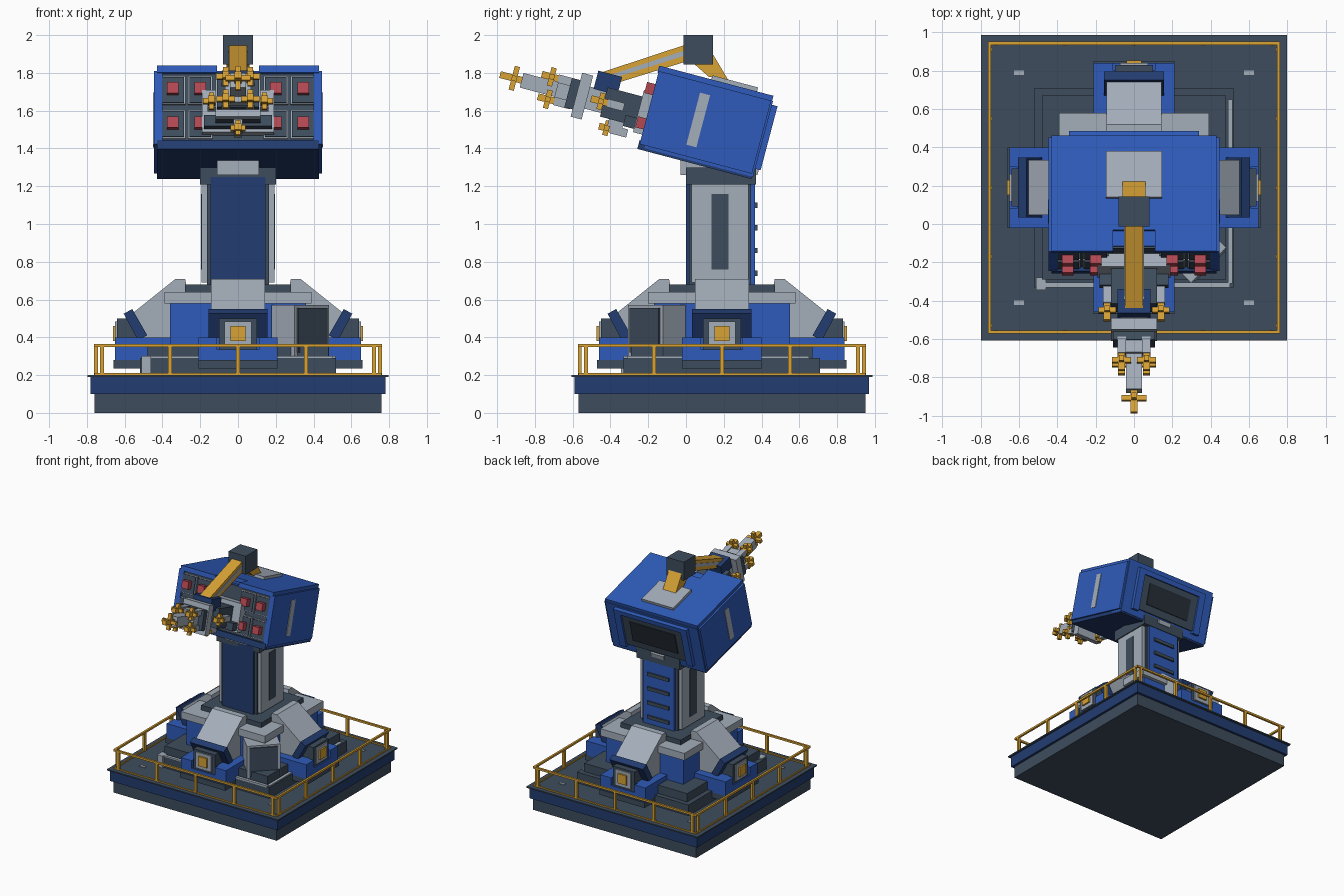
import bpy, bmesh, math
from mathutils import Matrix

def material(name, r, g, b):
    m = bpy.data.materials.new(name)
    m.diffuse_color = (r, g, b, 1)
    return m

BLUE = material("blue", 0.028, 0.105, 0.49)
NAVY = material("navy", 0.016, 0.045, 0.16)
SLATE = material("slate", 0.048, 0.073, 0.108)
GREY = material("light_grey", 0.37, 0.42, 0.49)
YELLOW = material("yellow", 0.68, 0.36, 0.035)
RED = material("red", 0.46, 0.065, 0.085)
DARK = material("dark", 0.02, 0.027, 0.038)

def finish(name, mat, bm, frame):
    bmesh.ops.transform(bm, matrix=frame, verts=bm.verts)
    bmesh.ops.recalc_face_normals(bm, faces=bm.faces)
    me = bpy.data.meshes.new(name)
    bm.to_mesh(me)
    bm.free()
    me.materials.append(mat)
    ob = bpy.data.objects.new(name, me)
    bpy.context.collection.objects.link(ob)

def boxes(name, mat, frame, *dims):
    """Each entry: x0, x1, y0, y1, z0, z1."""
    bm = bmesh.new()
    for x0, x1, y0, y1, z0, z1 in dims:
        m = (Matrix.Translation(((x0 + x1) / 2, (y0 + y1) / 2, (z0 + z1) / 2))
             @ Matrix.Diagonal((x1 - x0, y1 - y0, z1 - z0, 1)))
        bmesh.ops.create_cube(bm, size=1, matrix=m)
    finish(name, mat, bm, frame)

def prism(name, mat, frame, profile, *spans):
    """Extrude a (y, z) profile across each x span."""
    bm = bmesh.new()
    for x0, x1 in spans:
        a = [bm.verts.new((x0, y, z)) for y, z in profile]
        b = [bm.verts.new((x1, y, z)) for y, z in profile]
        bm.faces.new(a)
        bm.faces.new(b[::-1])
        for i in range(len(a)):
            j = (i + 1) % len(a)
            bm.faces.new((a[i], a[j], b[j], b[i]))
    finish(name, mat, bm, frame)

def sq(h, z0, z1):
    return (-h, h, -h, h, z0, z1)

WORLD = Matrix.Identity(4)
BASE = Matrix.Translation((0, 0.19, 0))

# Platform
boxes("platform_bottom", SLATE, BASE, sq(0.76, 0, 0.1))
boxes("platform_band", NAVY, BASE, sq(0.78, 0.1, 0.19))
boxes("platform_deck", SLATE, BASE, sq(0.797, 0.19, 0.2))
boxes("deck_marks", GREY, BASE, *[(x - 0.025, x + 0.025, y - 0.012, y + 0.012, 0.2, 0.205)
                                 for x in (-0.6, 0.6) for y in (-0.6, 0.6)])

# Stepped pedestal
boxes("pedestal_steps", SLATE, BASE, sq(0.52, 0.2, 0.29), sq(0.48, 0.29, 0.36))
boxes("pedestal_body", BLUE, BASE, sq(0.36, 0.36, 0.58))
boxes("pedestal_cap", GREY, BASE, sq(0.39, 0.58, 0.64))
boxes("pedestal_collar", SLATE, BASE, sq(0.28, 0.64, 0.68))
boxes("conduit", GREY, WORLD, (-0.46, 0.5, -0.33, -0.305, 0.285, 0.3),
      (0.49, 0.515, -0.31, 0.65, 0.285, 0.3), (-0.51, -0.46, -0.345, -0.28, 0.2, 0.3))

# Four sides: railing and braced legs
for k, side in enumerate(("front", "right", "back", "left")):
    F = BASE @ Matrix.Rotation(k * math.pi / 2, 4, 'Z')
    boxes(side + "_railing", YELLOW, F, (-0.76, 0.76, -0.762, -0.745, 0.348, 0.364),
          (-0.76, 0.76, -0.76, -0.75, 0.2, 0.21),
          *[(x - 0.011, x + 0.011, -0.762, -0.742, 0.2, 0.35)
            for x in (-0.72, -0.36, 0, 0.36, 0.72)])
    prism(side + "_leg_brace", GREY, F, [(-0.27, 0.66), (-0.28, 0.71), (-0.33, 0.71),
          (-0.58, 0.51), (-0.52, 0.4), (-0.34, 0.4)], (-0.143, 0.143))
    prism(side + "_leg_visor", NAVY, F, [(-0.605, 0.525), (-0.56, 0.55), (-0.48, 0.41),
          (-0.53, 0.385)], (-0.157, -0.1), (0.1, 0.157))
    prism(side + "_visor_top", NAVY, F, [(-0.605, 0.525), (-0.56, 0.55), (-0.545, 0.52),
          (-0.585, 0.49)], (-0.1, 0.1))
    boxes(side + "_foot", BLUE, F, (-0.21, 0.21, -0.61, -0.36, 0.28, 0.4),
          (-0.21, -0.11, -0.65, -0.6, 0.28, 0.4), (0.11, 0.21, -0.65, -0.6, 0.28, 0.4),
          (-0.11, 0.11, -0.65, -0.6, 0.28, 0.335))
    boxes(side + "_foot_pad", SLATE, F, (-0.21, 0.21, -0.66, -0.45, 0.235, 0.28))
    boxes(side + "_hatch_frame", SLATE, F, (-0.1, 0.1, -0.64, -0.53, 0.335, 0.5))
    boxes(side + "_hatch", GREY, F, (-0.072, 0.072, -0.65, -0.63, 0.35, 0.485))
    boxes(side + "_hatch_plate", YELLOW, F, (-0.04, 0.04, -0.663, -0.64, 0.38, 0.46))

# Corner cabinet turned to the diagonal
CAB = Matrix.Translation((0.39, -0.215, 0)) @ Matrix.Rotation(math.pi / 4, 4, 'Z')
boxes("cabinet", GREY, CAB, (-0.13, 0.13, 0, 0.17, 0.3, 0.57))
boxes("cabinet_door", SLATE, CAB, (-0.11, 0.11, -0.01, 0.01, 0.32, 0.555))

# Column
boxes("column_core", SLATE, WORLD, (-0.165, 0.165, 0.015, 0.345, 0.68, 1.25))
boxes("column_sides", GREY, WORLD, *[(s - 0.02, s + 0.02, 0.03, 0.33, 0.69, 1.23)
                                    for s in (-0.172, 0.172)])
boxes("column_side_strips", SLATE, WORLD, *[(s - 0.005, s + 0.005, 0.135, 0.225, 0.76, 1.16)
                                           for s in (-0.192, 0.192)])
boxes("column_front_plate", NAVY, WORLD, (-0.145, 0.145, 0, 0.03, 0.68, 1.25))
boxes("column_back_plate", BLUE, WORLD, (-0.145, 0.145, 0.33, 0.365, 0.68, 1.25))
boxes("column_vents", SLATE, WORLD, *[(-0.1, 0.1, 0.36, 0.378, z - 0.014, z + 0.014)
                                     for z in (0.74, 0.86, 0.98, 1.1)])
boxes("column_top", SLATE, WORLD, (-0.2, 0.2, 0.0, 0.37, 1.21, 1.3))
boxes("neck", GREY, WORLD, (-0.11, 0.11, -0.03, 0.3, 1.26, 1.42))

# Tilted head: local y runs front to back, local z runs bottom to top
HEAD = Matrix.Translation((0, 0.105, 1.5375)) @ Matrix.Rotation(math.radians(-14.8), 4, 'X')
boxes("head_body", BLUE, HEAD, (-0.43, 0.43, -0.28, 0.315, -0.215, 0.2))
boxes("head_sides", BLUE, HEAD, *[(min(s * 0.4, s * 0.445), max(s * 0.4, s * 0.445),
                                  -0.31, 0.305, -0.2, 0.2) for s in (-1, 1)])
boxes("head_roof", BLUE, HEAD, (-0.43, -0.11, -0.315, 0.31, 0.19, 0.228),
      (0.11, 0.43, -0.315, 0.31, 0.19, 0.228), (-0.11, 0.11, -0.2, 0.31, 0.19, 0.228))
boxes("head_floor", NAVY, HEAD, (-0.43, 0.43, -0.315, 0.31, -0.228, -0.18))
boxes("head_side_strips", GREY, HEAD, *[(s - 0.004, s + 0.004, -0.07, -0.015, -0.14, 0.145)
                                       for s in (-0.445, 0.445)])
boxes("head_front_panel", SLATE, HEAD, (-0.4, 0.4, -0.29, -0.27, -0.18, 0.19))

# Launch cells: light frames, slate lids, red caps
cells = [(x, z) for x in (-0.345, -0.2, 0.2, 0.345) for z in (-0.09, 0.098)]
boxes("cell_frames", GREY, HEAD, *[(x - 0.066, x + 0.066, -0.302, -0.28, z - 0.078, z + 0.078)
                                  for x, z in cells])
boxes("cell_lids", SLATE, HEAD, *[(x - 0.058, x + 0.058, -0.31, -0.29, z - 0.07, z + 0.07)
                                 for x, z in cells])
boxes("cell_caps", RED, HEAD, *[(x - 0.03, x + 0.03, -0.355, -0.3, z - 0.03, z + 0.03)
                               for x, z in cells])

# Head rear window
boxes("rear_frame", BLUE, HEAD, (-0.34, -0.28, 0.3, 0.345, -0.17, 0.18),
      (0.28, 0.34, 0.3, 0.345, -0.17, 0.18), (-0.34, 0.34, 0.3, 0.345, 0.14, 0.18))
boxes("rear_panel", SLATE, HEAD, (-0.28, 0.28, 0.3, 0.33, -0.15, 0.14))
boxes("rear_window", DARK, HEAD, (-0.21, 0.21, 0.32, 0.337, -0.09, 0.09))
boxes("rear_latch", GREY, HEAD, (-0.06, 0.06, 0.3, 0.335, -0.2, -0.165))

# Roof mount, pivot block and arm
boxes("roof_plate", GREY, HEAD, (-0.147, 0.147, -0.03, 0.22, 0.22, 0.25))
boxes("pivot_block", SLATE, WORLD, (-0.08, 0.08, -0.012, 0.143, 1.845, 2.0))
prism("rear_strut", YELLOW, WORLD, [(0.04, 1.85), (0.13, 1.92), (0.225, 1.76), (0.12, 1.78)],
      (-0.06, 0.06))
prism("arm", YELLOW, WORLD, [(0.0, 1.95), (-0.44, 1.805), (-0.42, 1.73), (0.0, 1.86)],
      (-0.047, 0.047))
prism("arm_stripe", GREY, WORLD, [(-0.01, 1.918), (-0.41, 1.787), (-0.4, 1.767), (-0.01, 1.89)],
      (-0.051, 0.051))

# Gun, along the head's axis
A = -0.033
def block(hx, y0, y1, hz, x=0, z=A):
    return (x - hx, x + hx, y0, y1, z - hz, z + hz)

boxes("gun_base_plate", GREY, HEAD, block(0.19, -0.36, -0.28, 0.115))
boxes("gun_mount", SLATE, HEAD, block(0.12, -0.55, -0.35, 0.08),
      block(0.18, -0.42, -0.36, 0.03, z=-0.1))
boxes("gun_hood", NAVY, HEAD, block(0.085, -0.62, -0.49, 0.05, z=0.07))
boxes("gun_flange", GREY, HEAD, block(0.12, -0.70, -0.64, 0.12), block(0.07, -0.64, -0.54, 0.06))
boxes("gun_ring", SLATE, HEAD, block(0.11, -0.745, -0.70, 0.08))
boxes("gun_barrel", GREY, HEAD, block(0.068, -0.81, -0.74, 0.07), block(0.042, -1.0, -0.8, 0.04))

# Crossed emitters: (x, y, z, half length, arm reach)
emitters = [(0, -1.04, A, 0.078, 0.065), (0, -0.5, -0.163, 0.042, 0.04)]
for s in (-1, 1):
    emitters += [(s * 0.065, -0.85, 0.025, 0.055, 0.05), (s * 0.065, -0.84, -0.095, 0.055, 0.05),
                 (s * 0.14, -0.565, A, 0.055, 0.045)]
parts = []
for x, y, z, h, r in emitters:
    parts += [block(0.018, y - h, y + h, 0.018, x, z), block(r, y - 0.014, y + 0.014, 0.014, x, z),
              block(0.014, y - 0.014, y + 0.014, r, x, z)]
boxes("emitters", YELLOW, HEAD, *parts)
boxes("emitter_stems", GREY, HEAD, *[block(0.022, y + h - 0.02, y + h + 0.07, 0.022, x, z)
                                    for x, y, z, h, r in emitters[1:]])
boxes("lower_emitter_post", GREY, HEAD, block(0.025, -0.5, -0.42, 0.04, z=-0.13))
